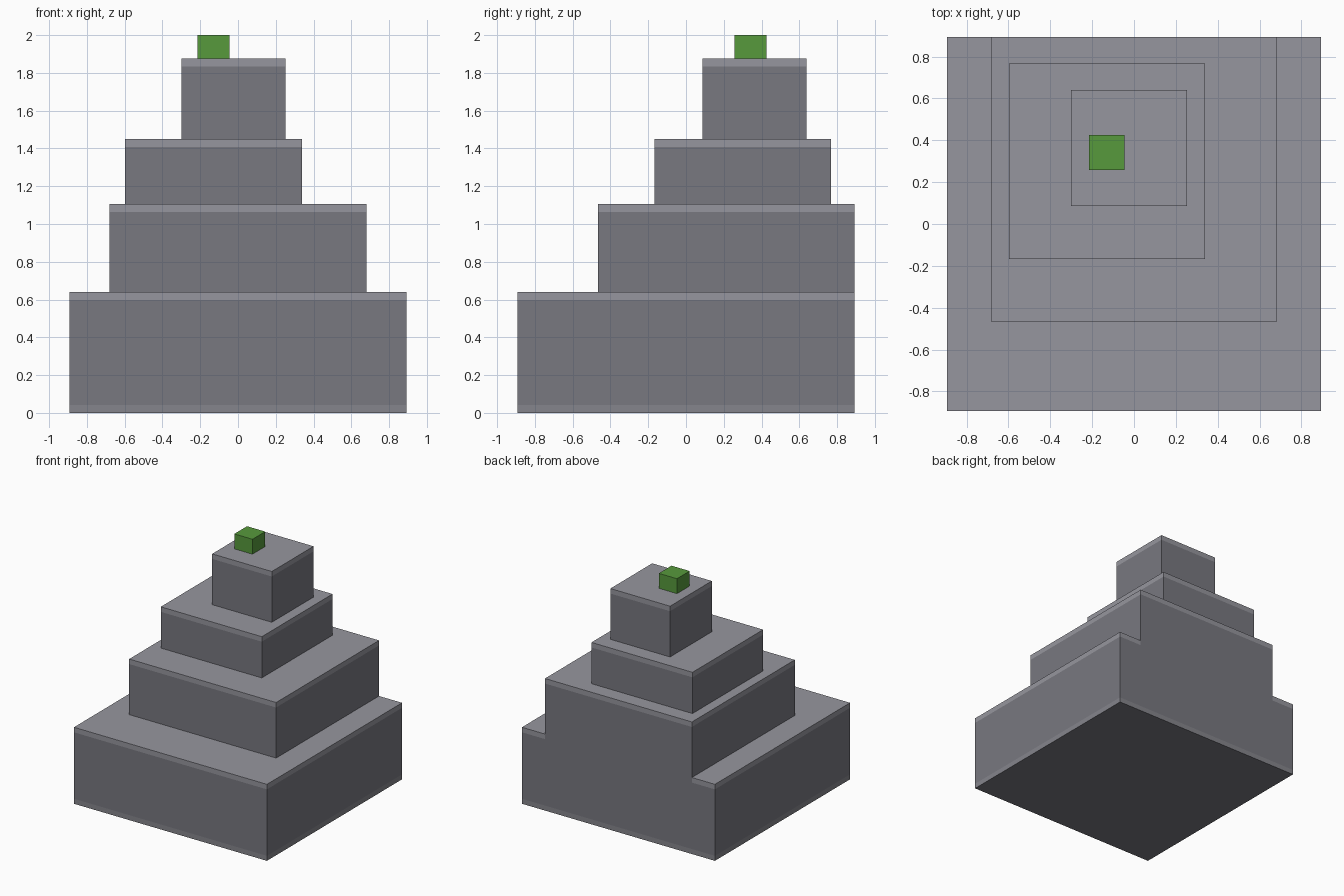
import bpy, bmesh
from mathutils import Vector

if "Cube" in bpy.data.objects:
    bpy.data.objects.remove(bpy.data.objects["Cube"])


def material(name, rgb):
    m = bpy.data.materials.new(name)
    m.diffuse_color = (*rgb, 1)
    m.use_nodes = True
    m.node_tree.nodes["Principled BSDF"].inputs["Base Color"].default_value = m.diffuse_color
    return m


body = material("dark_stone", (0.188, 0.188, 0.216))
light = material("light_stone", (0.305, 0.305, 0.342))
foot = material("foot_stone", (0.235, 0.235, 0.262))
green = material("green", (0.095, 0.32, 0.045))


def block(name, x, y, z, mats, cuts=(), pick=None):
    """Box from ranges, sliced flush at (axis, position) cuts, coloured by pick."""
    bm = bmesh.new()
    bmesh.ops.create_cube(bm, size=1)
    for v in bm.verts:
        v.co = Vector(r[0] if c < 0 else r[1] for c, r in zip(v.co, (x, y, z)))
    for axis, pos in cuts:
        co, no = Vector((0, 0, 0)), Vector((0, 0, 0))
        co[axis], no[axis] = pos, 1
        bmesh.ops.bisect_plane(bm, geom=bm.verts[:] + bm.edges[:] + bm.faces[:],
                               plane_co=co, plane_no=no, dist=1e-5)
    bm.normal_update()
    if pick:
        for f in bm.faces:
            f.material_index = pick(f.calc_center_median(), f.normal)
    mesh = bpy.data.meshes.new(name)
    bm.to_mesh(mesh)
    bm.free()
    for m in mats:
        mesh.materials.append(m)
    obj = bpy.data.objects.new(name, mesh)
    bpy.context.collection.objects.link(obj)
    return obj


def tier(name, x, y, z):
    """Stone tier with a flush lighter rim along its top."""
    rim = z[1] - 0.042
    return block(name, x, y, z, (body, light), [(2, rim)],
                 lambda c, n: int(c.z > rim))


# Base: light rim and foot band; the rim stops where the next tier is flush at the back
def base_pick(c, n):
    if n.y > 0.5 and abs(c.x) < 0.68 and c.z > 0.1:
        return 0
    return 1 if c.z > 0.598 else 2 if 0 < c.z < 0.042 else 0


block("base_tier", (-0.893, 0.893), (-0.893, 0.893), (0, 0.64), (body, light, foot),
      [(2, 0.042), (2, 0.598), (0, -0.68), (0, 0.68)], base_pick)

# Upper tiers
tier("second_tier", (-0.68, 0.68), (-0.467, 0.893), (0.64, 1.105))
tier("third_tier", (-0.597, 0.338), (-0.168, 0.767), (1.105, 1.45))
tier("top_tier", (-0.30, 0.252), (0.087, 0.639), (1.45, 1.875))

# Green cap
block("green_cap", (-0.214, -0.046), (0.257, 0.425), (1.875, 2.0), (green,))
